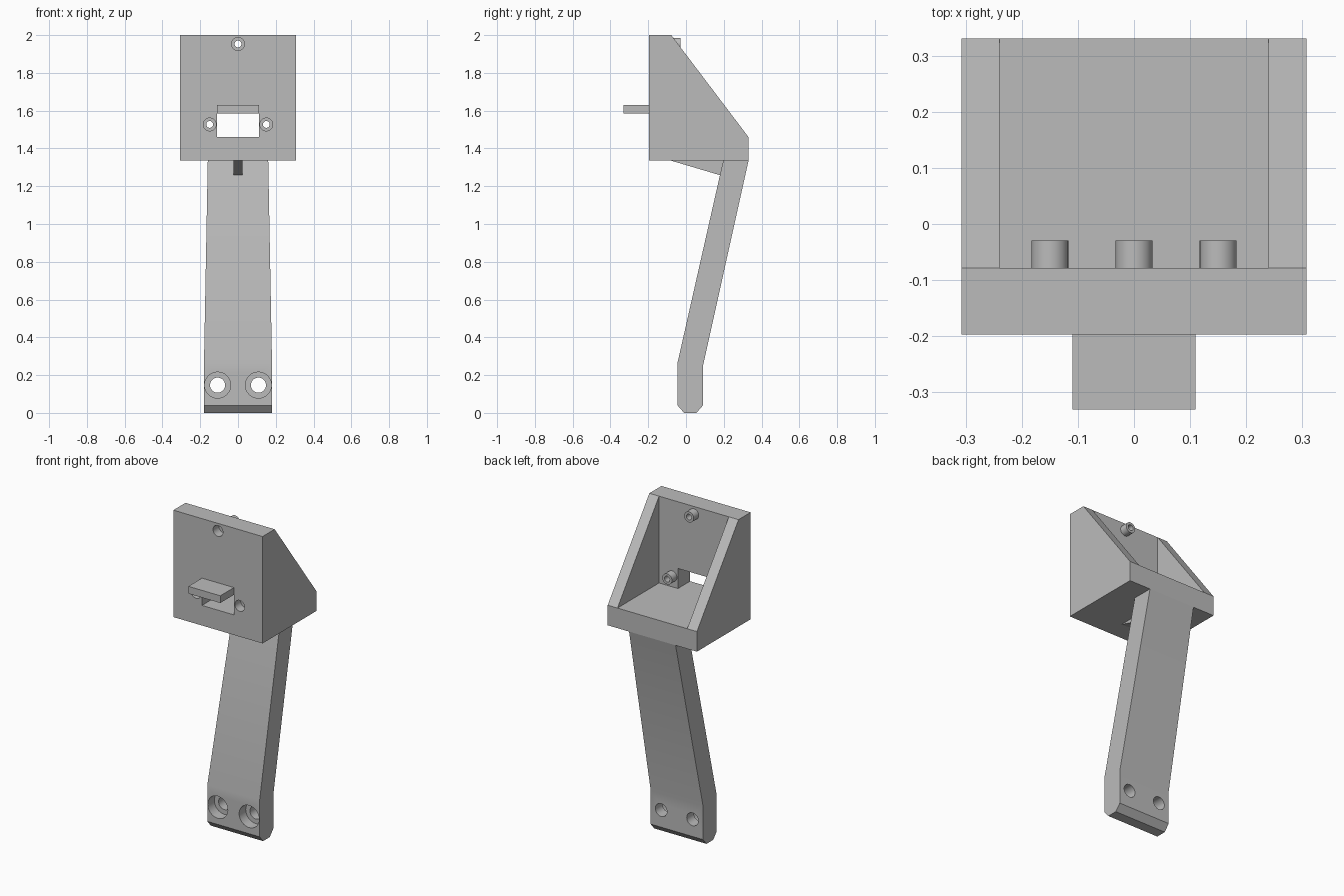
import bpy, bmesh, math
from mathutils import Matrix

if "Cube" in bpy.data.objects:
    bpy.data.objects.remove(bpy.data.objects["Cube"])

grey = bpy.data.materials.new("plain_grey")
grey.diffuse_color = (0.5, 0.5, 0.5, 1)
grey.use_nodes = True
grey.node_tree.nodes["Principled BSDF"].inputs["Base Color"].default_value = grey.diffuse_color


def finish(name, bm):
    bmesh.ops.recalc_face_normals(bm, faces=bm.faces)
    mesh = bpy.data.meshes.new(name)
    bm.to_mesh(mesh)
    bm.free()
    mesh.materials.append(grey)
    ob = bpy.data.objects.new(name, mesh)
    bpy.context.collection.objects.link(ob)
    return ob


def extrude_x(name, profile, width):
    """Side profile (y, z) spanned across x; width(z) is the half width."""
    bm = bmesh.new()
    left = [bm.verts.new((-width(z), y, z)) for y, z in profile]
    right = [bm.verts.new((width(z), y, z)) for y, z in profile]
    bm.faces.new(left)
    bm.faces.new(right[::-1])
    n = len(profile)
    for i in range(n):
        j = (i + 1) % n
        bm.faces.new((left[i], right[i], right[j], left[j]))
    return finish(name, bm)


def block(name, x, y0, y1, z0, z1):
    return extrude_x(name, [(y0, z0), (y0, z1), (y1, z1), (y1, z0)], lambda z: x)


def cylinder_y(name, x, z, r, y0, y1):
    bm = bmesh.new()
    m = Matrix.Translation((x, (y0 + y1) / 2, z)) @ Matrix.Rotation(math.pi / 2, 4, 'X')
    bmesh.ops.create_cone(bm, cap_ends=True, segments=32, radius1=r, radius2=r,
                          depth=y1 - y0, matrix=m)
    return finish(name, bm)


def boolean(ob, other, operation):
    """Combine two solids, bake the result and drop the helper."""
    mod = ob.modifiers.new("combine", 'BOOLEAN')
    mod.operation, mod.solver, mod.object = operation, 'EXACT', other
    bpy.context.view_layer.update()
    graph = bpy.context.evaluated_depsgraph_get()
    mesh = bpy.data.meshes.new_from_object(ob.evaluated_get(graph))
    ob.modifiers.clear()
    ob.data = mesh
    bpy.data.objects.remove(other)


# Wedge-shaped housing, hollow and open along its sloping back
housing = extrude_x("housing", [(-0.197, 1.335), (-0.197, 2), (-0.078, 2),
                                (0.331, 1.46), (0.331, 1.335)], lambda z: 0.307)
boolean(housing, block("cavity", 0.24, -0.078, 0.5, 1.46, 2.2), 'DIFFERENCE')

# Window through the front plate
boolean(housing, block("window", 0.11, -0.3, 0, 1.46, 1.585), 'DIFFERENCE')

# Screw bosses inside, with counterbored holes from the front
for x, z in ((-0.15, 1.527), (0.15, 1.527), (0, 1.953)):
    boolean(housing, cylinder_y("boss", x, z, 0.033, -0.1, -0.029), 'UNION')
    boolean(housing, cylinder_y("bore", x, z, 0.018, -0.3, 0.1), 'DIFFERENCE')
    boolean(housing, cylinder_y("counterbore", x, z, 0.034, -0.3, -0.14), 'DIFFERENCE')

# Ledge projecting above the window
block("ledge", 0.11, -0.331, -0.19, 1.585, 1.63)

# Leaning arm, tapering upward, with a chamfered foot
arm = extrude_x("arm", [(-0.01, 0), (-0.045, 0.04), (-0.045, 0.265), (0.197, 1.335),
                        (0.331, 1.335), (0.09, 0.25), (0.09, 0.04), (0.055, 0)],
                lambda z: 0.18 - 0.02 * max(0, z - 0.265) / 1.07)
for x in (-0.108, 0.108):
    boolean(arm, cylinder_y("foot_hole", x, 0.147, 0.04, -0.3, 0.3), 'DIFFERENCE')
    boolean(arm, cylinder_y("foot_counterbore", x, 0.147, 0.069, -0.3, 0.02), 'DIFFERENCE')

# Small gusset under the housing
extrude_x("gusset", [(-0.078, 1.335), (0.2, 1.335), (0.185, 1.257)], lambda z: 0.025)

# Smooth the round surfaces, keep edges sharp
for ob in bpy.context.collection.objects:
    ob.select_set(True)
    bpy.context.view_layer.objects.active = ob
bpy.ops.object.shade_smooth_by_angle(angle=math.radians(30))
